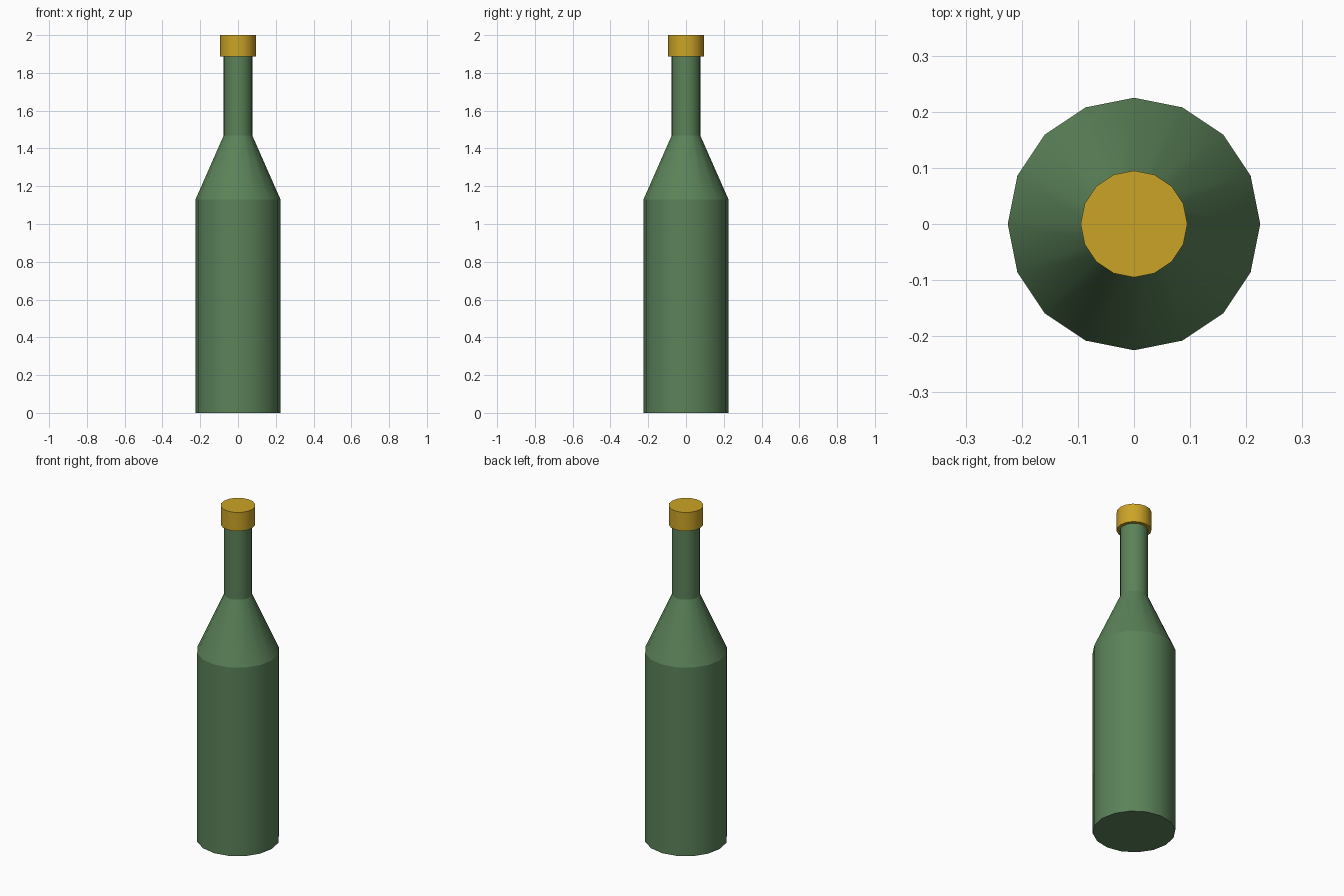
import bpy, bmesh, math

if "Cube" in bpy.data.objects:
    bpy.data.objects.remove(bpy.data.objects["Cube"])

SIDES = 16


def material(name, rgb):
    m = bpy.data.materials.new(name)
    m.diffuse_color = (*rgb, 1.0)
    m.use_nodes = True
    m.node_tree.nodes["Principled BSDF"].inputs["Base Color"].default_value = m.diffuse_color
    return m


def lathe(name, profile, mat):
    """Closed turned solid from (radius, z) points, smooth around, crisp at rings."""
    bm = bmesh.new()
    rings = [[bm.verts.new((r * math.cos(math.tau * i / SIDES),
                            r * math.sin(math.tau * i / SIDES), z))
              for i in range(SIDES)] for r, z in profile]
    for low, high in zip(rings, rings[1:]):
        for i in range(SIDES):
            j = (i + 1) % SIDES
            bm.faces.new((low[i], low[j], high[j], high[i])).smooth = True
    bm.faces.new(rings[0][::-1])
    bm.faces.new(rings[-1])
    # ring edges stay sharp, upright edges are smooth
    for ring in rings:
        for i in range(SIDES):
            bm.edges.get((ring[i], ring[(i + 1) % SIDES])).smooth = False
    mesh = bpy.data.meshes.new(name)
    bm.to_mesh(mesh)
    bm.free()
    mesh.materials.append(mat)
    obj = bpy.data.objects.new(name, mesh)
    bpy.context.collection.objects.link(obj)
    return obj


green = material("bottle green", (0.105, 0.225, 0.100))
gold = material("cap gold", (0.60, 0.37, 0.020))

# Glass: body, sloping shoulder, neck
lathe("bottle", [(0.225, 0), (0.225, 1.13), (0.076, 1.468), (0.076, 1.89)], green)
# Cap
lathe("cap", [(0.095, 1.888), (0.095, 2.0)], gold)
